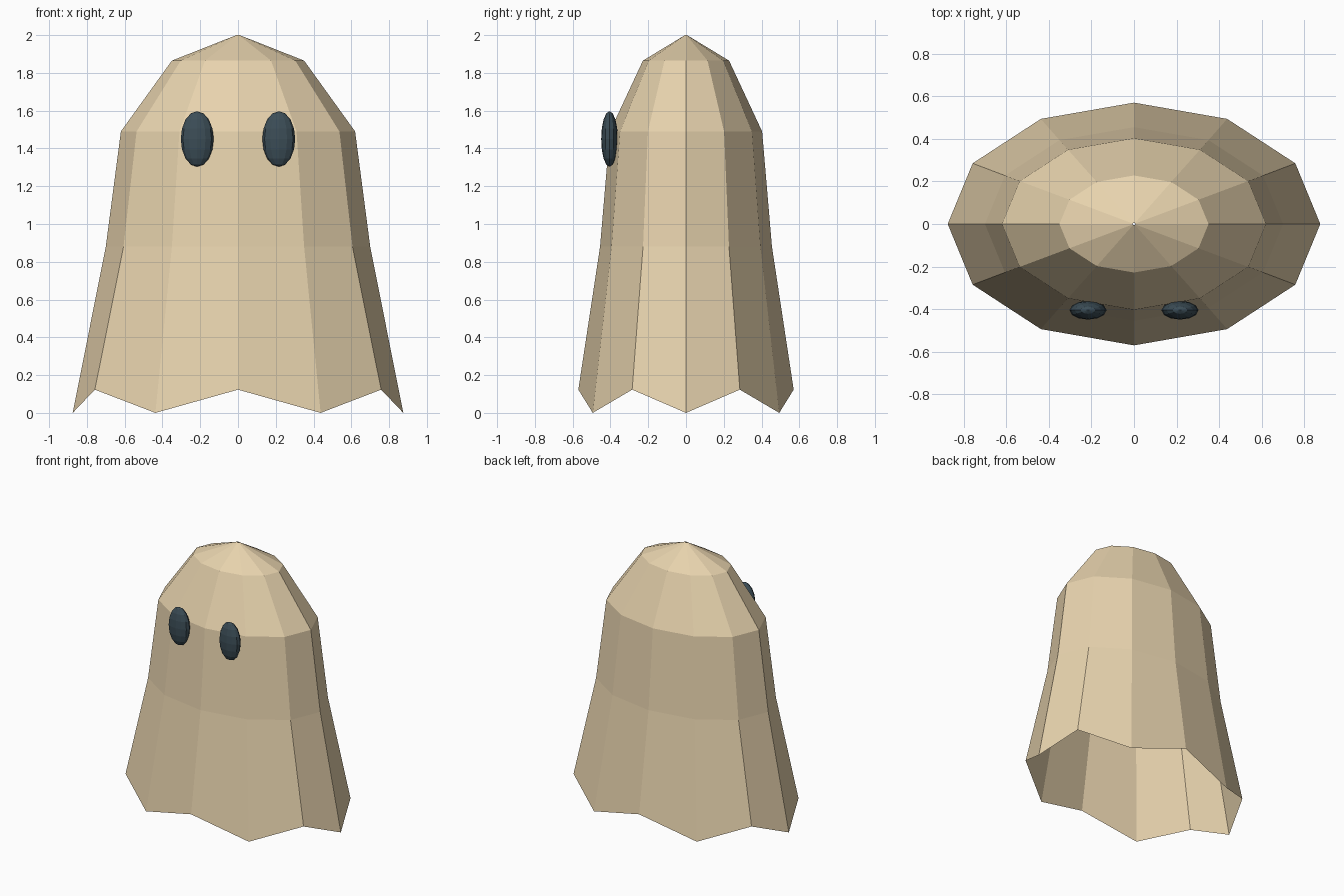
import bpy, bmesh
from math import cos, sin, tau

if "Cube" in bpy.data.objects:
    bpy.data.objects.remove(bpy.data.objects["Cube"])

SIDES = 12


def material(name, color):
    m = bpy.data.materials.new(name)
    m.diffuse_color = (*color, 1)
    m.use_nodes = True
    m.node_tree.nodes["Principled BSDF"].inputs["Base Color"].default_value = m.diffuse_color
    return m


def add_object(name, bm, mat):
    mesh = bpy.data.meshes.new(name)
    bm.to_mesh(mesh)
    bm.free()
    mesh.materials.append(mat)
    ob = bpy.data.objects.new(name, mesh)
    bpy.context.collection.objects.link(ob)
    return ob


cloth = material("cloth", (0.80, 0.65, 0.42))
dark = material("dark", (0.045, 0.075, 0.095))

# draped sheet: open elliptical rings (half width, half depth, z, z of odd hem points)
rings = [
    (0.008, 0.005, 2.00, 2.00),
    (0.35, 0.228, 1.865, 1.865),
    (0.62, 0.403, 1.49, 1.49),
    (0.70, 0.455, 0.88, 0.88),
    (0.875, 0.57, 0.00, 0.123),
]
bm = bmesh.new()
loops = []
for a, b, z_even, z_odd in rings:
    loops.append([bm.verts.new((a * cos(tau * i / SIDES), b * sin(tau * i / SIDES),
                                z_odd if i % 2 else z_even)) for i in range(SIDES)])
for upper, lower in zip(loops, loops[1:]):
    for i in range(SIDES):
        j = (i + 1) % SIDES
        bm.faces.new((upper[i], lower[i], lower[j], upper[j]))
add_object("sheet", bm, cloth)

# flattened oval eyes
for side, x in (("left", -0.216), ("right", 0.216)):
    bm = bmesh.new()
    bmesh.ops.create_uvsphere(bm, u_segments=12, v_segments=8, radius=1)
    eye = add_object(side + "_eye", bm, dark)
    eye.location = (x, -0.405, 1.45)
    eye.scale = (0.087, 0.044, 0.147)
